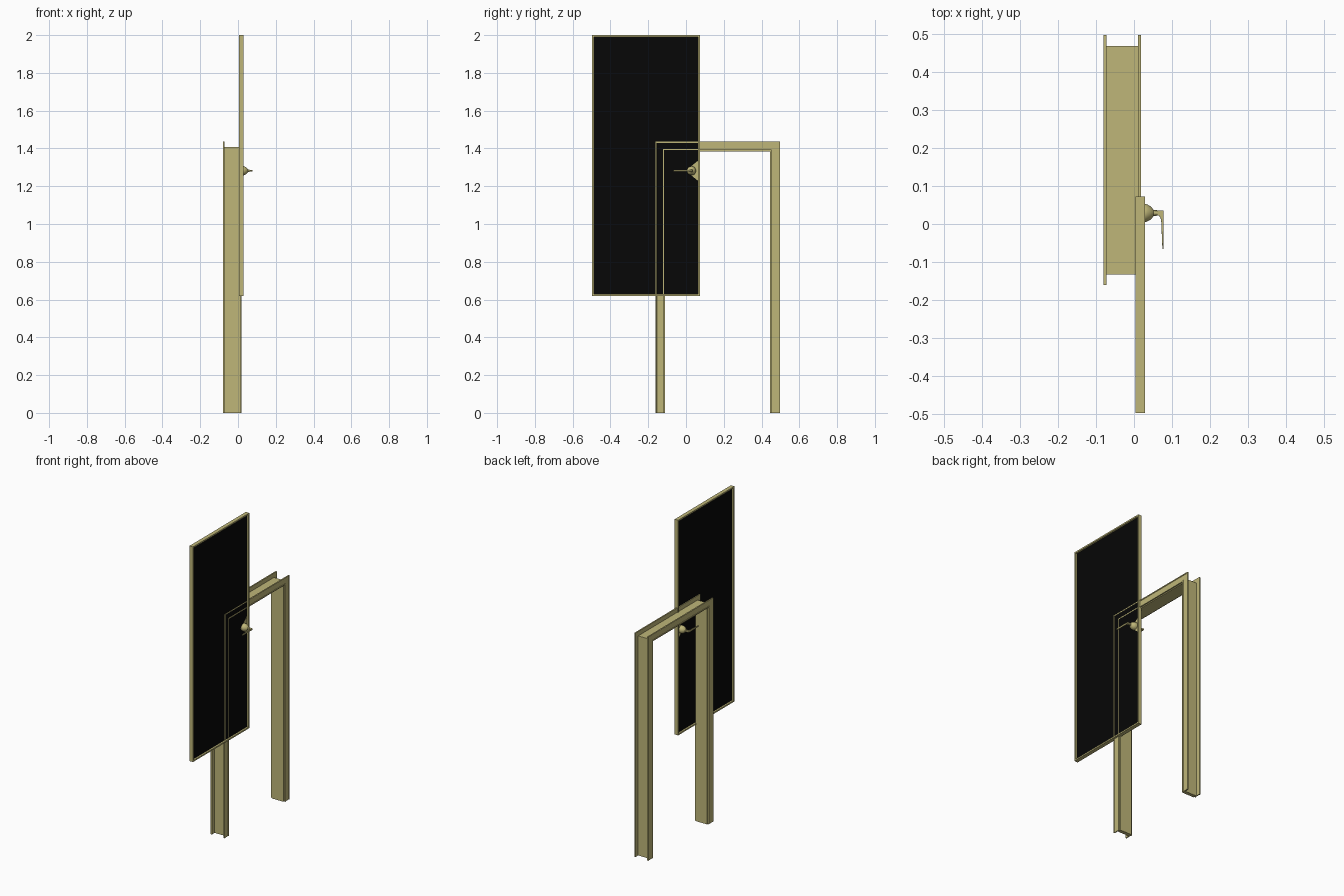
import bpy, bmesh, math
from mathutils import Vector

cube = bpy.data.objects.get("Cube")
if cube:
    bpy.data.objects.remove(cube)


def material(name, color):
    m = bpy.data.materials.new(name)
    m.use_nodes = True
    m.diffuse_color = color
    m.node_tree.nodes["Principled BSDF"].inputs["Base Color"].default_value = color
    return m


khaki = material("khaki", (0.52, 0.47, 0.19, 1))
black = material("black", (0.002, 0.002, 0.002, 1))


def finish(name, bm, mat, smooth=False):
    bmesh.ops.recalc_face_normals(bm, faces=bm.faces)
    me = bpy.data.meshes.new(name)
    bm.to_mesh(me)
    bm.free()
    me.materials.append(mat)
    ob = bpy.data.objects.new(name, me)
    bpy.context.collection.objects.link(ob)
    if smooth:
        bpy.ops.object.select_all(action='DESELECT')
        ob.select_set(True)
        bpy.context.view_layer.objects.active = ob
        bpy.ops.object.shade_smooth_by_angle(angle=math.radians(40))
    return ob


def sweep(name, profile, corners, closed=False):
    """Mitred sweep; profile is (inset, x), corners are (y, z, inset dir y, inset dir z)."""
    bm = bmesh.new()
    rings = [[bm.verts.new((x, y + d * dy, z + d * dz)) for d, x in profile]
             for y, z, dy, dz in corners]
    pairs = list(zip(rings, rings[1:]))
    if closed:
        pairs.append((rings[-1], rings[0]))
    else:
        bm.faces.new(rings[0])
        bm.faces.new(rings[-1])
    n = len(profile)
    for a, b in pairs:
        for i in range(n):
            j = (i + 1) % n
            bm.faces.new((a[i], a[j], b[j], b[i]))
    return finish(name, bm, khaki)


def prism(name, points, depth, mat):
    """Extrude a flat outline along a vector."""
    bm = bmesh.new()
    f = bm.faces.new([bm.verts.new(p) for p in points])
    out = bmesh.ops.extrude_face_region(bm, geom=[f])["geom"]
    bmesh.ops.translate(bm, vec=Vector(depth),
                        verts=[v for v in out if isinstance(v, bmesh.types.BMVert)])
    return finish(name, bm, mat)


# Door frame: jamb lining with a lipped casing on each side
y0, y1, top = -0.161, 0.497, 1.436
arch = [(y0, 0, 1, 0), (y0, top, 1, -1), (y1, top, -1, -1), (y1, 0, -1, 0)]
back, face, lip = 0.0105, 0.0165, 0.0187
casing = [(0, back), (0, lip), (0.006, lip), (0.007, face),
          (0.038, face), (0.039, lip), (0.045, lip), (0.045, back)]
mid = -0.031
sweep("casing_left", casing, arch)
sweep("casing_right", [(d, 2 * mid - x) for d, x in casing], arch)
sweep("jamb", [(0.028, 2 * mid - back), (0.028, back),
               (0.051, back), (0.051, 2 * mid - back)], arch)

# Door: raised rim around a thin dark sheet
a, b, lo, hi = -0.497, 0.073, 0.62, 2.0
xa, xb = 0.0045, 0.029
rim = [(a, lo, 1, 1), (a, hi, 1, -1), (b, hi, -1, -1), (b, lo, -1, 1)]
sweep("door_rim", [(0, xa), (0, xb), (0.009, xb), (0.009, xa)], rim, True)
sheet_a, sheet_b = 0.0155, 0.0177
prism("door_panel", [(sheet_a, y + dy * 0.005, z + dz * 0.005) for y, z, dy, dz in rim],
      (sheet_b - sheet_a, 0, 0), black)

# Handles on both sides of the door
hy, hz = 0.029, 1.282
centre = (xa + xb) / 2
dome = [(0, 0.024), (0.014, 0.024), (0.019, 0.022), (0.026, 0.018), (0.031, 0.013),
        (0.035, 0.008), (0.045, 0.007), (0.045, 0)]
lever = [(0.036, 0.036), (0.061, 0.036), (0.061, -0.066), (0.058, -0.066),
         (0.056, -0.02), (0.055, 0.005), (0.053, 0.016), (0.049, 0.022), (0.036, 0.022)]
for side, label in ((1, "left"), (-1, "right")):
    # triangular backing plate
    px = sheet_b if side > 0 else sheet_a
    prism("handle_plate_" + label,
          [(px, b - 0.005, hz - 0.057), (px, b - 0.005, hz + 0.057), (px, -0.002, hz)],
          (side * 0.0006, 0, 0), khaki)
    # domed rose with neck
    bm = bmesh.new()
    vs = [bm.verts.new((centre + side * x, hy, hz + r)) for x, r in dome]
    es = [bm.edges.new(p) for p in zip(vs, vs[1:])]
    bmesh.ops.spin(bm, geom=vs + es, cent=(centre, hy, hz), axis=(1, 0, 0),
                   angle=2 * math.pi, steps=24)
    bmesh.ops.remove_doubles(bm, verts=bm.verts, dist=0.0001)
    finish("handle_rose_" + label, bm, khaki, True)
    # lever
    ob = prism("handle_lever_" + label,
               [(centre + side * x, y, hz - 0.005) for x, y in lever], (0, 0, 0.01), khaki)
    bev = ob.modifiers.new("soft_edges", 'BEVEL')
    bev.width = 0.001
    bev.segments = 2
